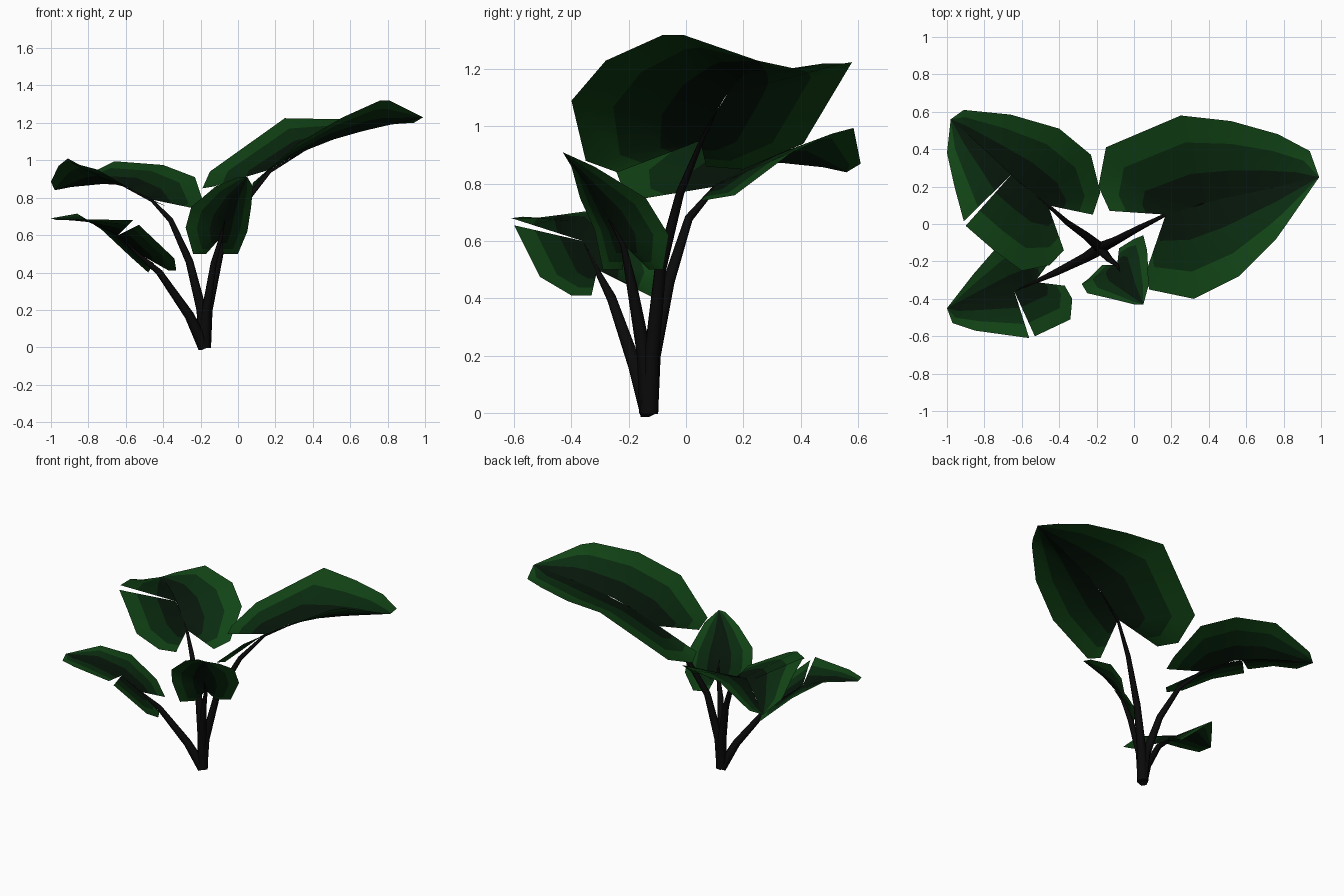
import bpy
from mathutils import Vector


def material(name, rgb):
    m = bpy.data.materials.new(name)
    m.diffuse_color = (*rgb, 1)
    return m


STEM = material("stem_dark", (0.003, 0.003, 0.003))
# green fades from dark rib to brighter rim
GREENS = [material("leaf_%d" % i, c) for i, c in enumerate(
    [(0.002, 0.008, 0.003), (0.003, 0.025, 0.005), (0.006, 0.06, 0.008)])]
BANDS = [0, 0.35, 0.7, 1]


def stem(name, path, r0, r1):
    """Tapered six-sided stalk along a path."""
    cu = bpy.data.curves.new(name, 'CURVE')
    cu.dimensions = '3D'
    cu.bevel_depth = 1
    cu.bevel_resolution = 1
    cu.use_fill_caps = True
    sp = cu.splines.new('POLY')
    sp.points.add(len(path) - 1)
    n = len(path) - 1
    for i, (pt, co) in enumerate(zip(sp.points, path)):
        pt.co = (*co, 1)
        pt.radius = r0 + (r1 - r0) * i / n
    ob = bpy.data.objects.new(name, cu)
    bpy.context.collection.objects.link(ob)
    cu.materials.append(STEM)


def leaf(name, rib, sides):
    """Blade strung between a rib and two rims; each rim point is x, y, z and
    its position along the rib. A repeated rib position leaves a slit."""
    rib = [Vector(p) for p in rib]

    def foot(t):
        i = min(int(t), len(rib) - 2)
        return rib[i].lerp(rib[i + 1], t - i)

    verts, faces, mats, index = [], [], [], {}

    def vert(co):
        key = tuple(round(c, 4) for c in co)
        if key not in index:
            index[key] = len(verts)
            verts.append(key)
        return index[key]

    for flip, rim in enumerate(sides):
        rim = rim + [(*rib[-1], len(rib) - 1)]
        rows = []
        for x, y, z, t in rim:
            f, p = foot(t), Vector((x, y, z))
            rows.append([vert(f.lerp(p, b)) for b in BANDS])
        for i in range(len(rows) - 1):
            if rim[i][3] == rim[i + 1][3] > 0:
                continue
            for j in range(len(BANDS) - 1):
                quad = [rows[i][j], rows[i][j + 1], rows[i + 1][j + 1], rows[i + 1][j]]
                quad = list(dict.fromkeys(quad))
                if len(quad) > 2:
                    faces.append(quad[::-1] if flip else quad)
                    mats.append(j)
    me = bpy.data.meshes.new(name)
    me.from_pydata(verts, [], faces)
    for m in GREENS:
        me.materials.append(m)
    for p, m in zip(me.polygons, mats):
        p.material_index = m
        p.use_smooth = True
    ob = bpy.data.objects.new(name, me)
    bpy.context.collection.objects.link(ob)


# stalks fanning out of one base
BASE = (-0.18, -0.13, 0)
stem("large_stem", [BASE, (-0.165, -0.12, 0.2), (-0.1, -0.09, 0.5), (0.03, -0.02, 0.77),
                    (0.17, 0.05, 0.94), (0.37, 0.11, 1.06)], 0.036, 0.002)
stem("back_stem", [BASE, (-0.195, -0.115, 0.2), (-0.26, -0.06, 0.46), (-0.36, 0.01, 0.68),
                   (-0.46, 0.1, 0.785), (-0.62, 0.23, 0.865)], 0.034, 0.002)
stem("front_left_stem", [BASE, (-0.26, -0.18, 0.17), (-0.42, -0.26, 0.4),
                         (-0.53, -0.31, 0.495), (-0.63, -0.355, 0.59)], 0.034, 0.002)
stem("small_stem", [BASE, (-0.17, -0.145, 0.2), (-0.13, -0.19, 0.45),
                    (-0.09, -0.22, 0.59), (-0.07, -0.27, 0.675)], 0.034, 0.002)

# large leaf, right
leaf("large_leaf",
     [(0.17, 0.05, 0.95), (0.4, 0.12, 1.08), (0.68, 0.18, 1.16), (0.99, 0.25, 1.23)],
     [[(0.07, -0.24, 0.84, 0), (0.08, -0.35, 0.88, 0), (0.32, -0.4, 1.09, 0.5),
       (0.56, -0.28, 1.23, 1.2), (0.76, -0.08, 1.32, 1.9), (0.81, -0.01, 1.32, 2.2)],
      [(-0.13, 0.07, 0.86, 0), (-0.19, 0.2, 0.85, 0), (-0.15, 0.41, 0.94, 0),
       (0.25, 0.58, 1.225, 0.7), (0.52, 0.55, 1.22, 1.4), (0.77, 0.48, 1.22, 2),
       (0.94, 0.39, 1.2, 2.5)]])

# back left leaf with a slit
leaf("back_leaf",
     [(-0.46, 0.1, 0.79), (-0.62, 0.23, 0.87), (-0.8, 0.4, 0.875), (-0.98, 0.56, 0.84)],
     [[(-0.22, 0.05, 0.74, 0), (-0.18, 0.17, 0.76, 0), (-0.23, 0.37, 0.91, 0.3),
       (-0.4, 0.51, 0.975, 1), (-0.66, 0.585, 0.995, 1.6), (-0.91, 0.61, 0.87, 2.5)],
      [(-0.375, -0.14, 0.75, 0), (-0.45, -0.22, 0.78, 0), (-0.6, -0.25, 0.86, 0.4),
       (-0.75, -0.14, 0.95, 0.8), (-0.9, -0.01, 0.99, 1.2), (-0.91, 0.015, 1.01, 1.2),
       (-0.96, 0.2, 0.97, 1.7), (-1.0, 0.38, 0.885, 2.3)]])

# front left leaf with a slit
leaf("front_left_leaf",
     [(-0.53, -0.31, 0.5), (-0.64, -0.36, 0.6), (-0.8, -0.4, 0.67), (-1.0, -0.45, 0.69)],
     [[(-0.45, -0.2, 0.45, 0), (-0.48, -0.11, 0.4, 0), (-0.57, -0.07, 0.48, 0.2),
       (-0.73, -0.12, 0.63, 1), (-0.86, -0.27, 0.715, 2)],
      [(-0.37, -0.33, 0.41, 0), (-0.33, -0.4, 0.41, 0), (-0.34, -0.51, 0.475, 0),
       (-0.53, -0.6, 0.655, 1), (-0.56, -0.61, 0.68, 1), (-0.85, -0.57, 0.685, 2),
       (-0.97, -0.53, 0.68, 2.6)]])

# small steep leaf, front
leaf("small_leaf",
     [(-0.09, -0.22, 0.59), (-0.07, -0.27, 0.68), (-0.03, -0.33, 0.78), (0.05, -0.43, 0.91)],
     [[(-0.17, -0.22, 0.5, 0), (-0.24, -0.29, 0.5, 0), (-0.28, -0.32, 0.64, 0.4),
       (-0.25, -0.37, 0.75, 1), (-0.12, -0.4, 0.86, 2), (0, -0.43, 0.91, 2.6)],
      [(-0.08, -0.13, 0.5, 0), (0, -0.08, 0.5, 0), (0.05, -0.06, 0.62, 0.4),
       (0.07, -0.14, 0.75, 1), (0.08, -0.32, 0.86, 2)]])
